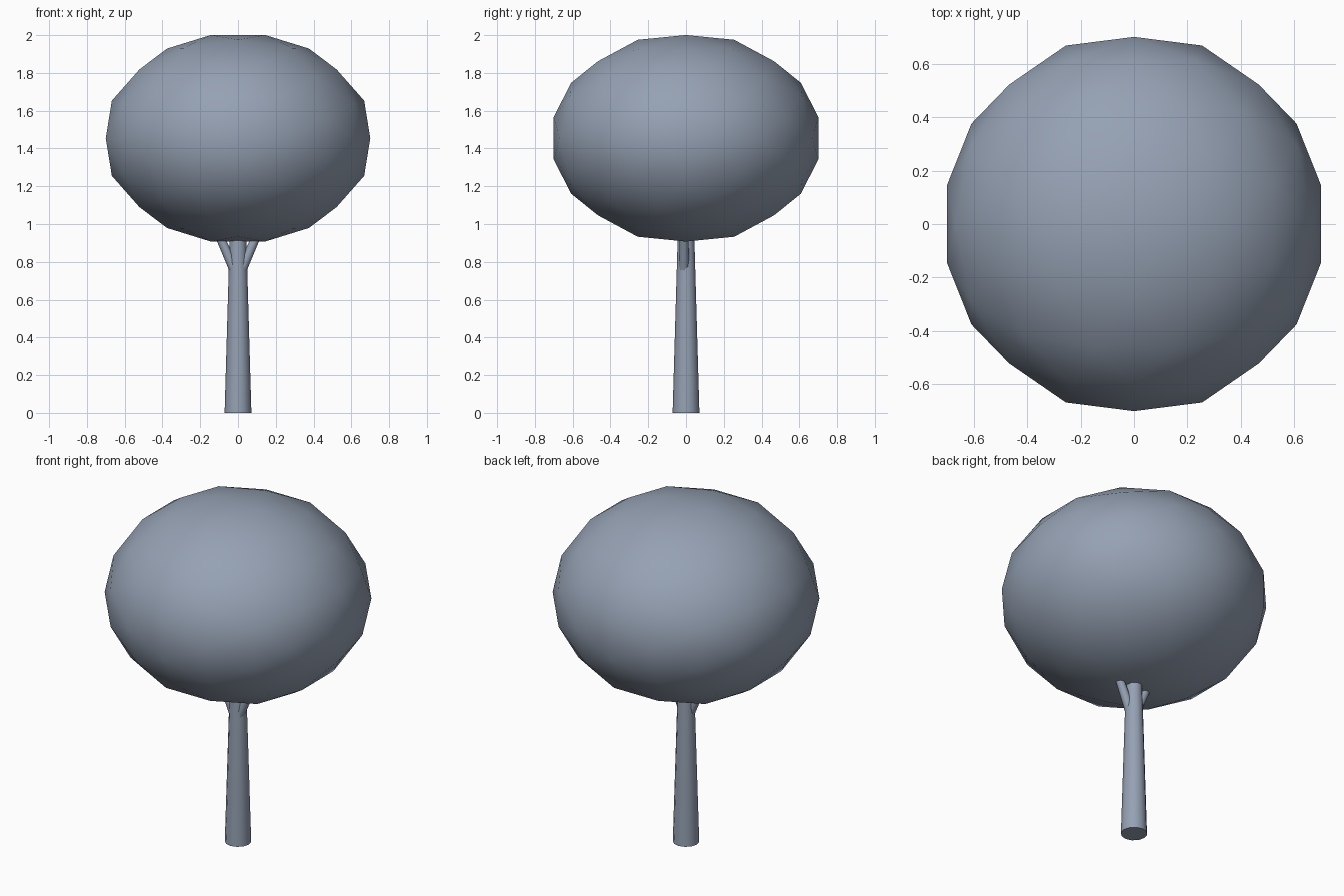
import bpy, bmesh, math
from mathutils import Vector

if "Cube" in bpy.data.objects:
    bpy.data.objects.remove(bpy.data.objects["Cube"])

# Slate grey shared by every part
slate = bpy.data.materials.new("slate")
slate.diffuse_color = (0.30, 0.355, 0.45, 1)
slate.use_nodes = True
slate.node_tree.nodes["Principled BSDF"].inputs["Base Color"].default_value = slate.diffuse_color


def tapered_rod(name, start, end, r1, r2, sides):
    start, end = Vector(start), Vector(end)
    axis = end - start
    bpy.ops.mesh.primitive_cone_add(vertices=sides, radius1=r1, radius2=r2,
                                    depth=axis.length, location=(start + end) / 2)
    ob = bpy.context.object
    ob.name = name
    ob.rotation_euler = axis.to_track_quat('Z', 'Y').to_euler()
    ob.data.materials.append(slate)
    bpy.ops.object.shade_smooth_by_angle(angle=math.radians(50))
    return ob


# Trunk
tapered_rod("trunk", (0, 0, 0), (0, 0, 1.0), 0.071, 0.042, 12)

# Branches forking into the crown
for side, label in ((-1, "left"), (1, "right")):
    tapered_rod(label + "_branch", (side * 0.015, -0.01, 0.75),
                (side * 0.14, -0.01, 1.03), 0.028, 0.02, 8)

# Crown: icosahedron with each edge split in three, pushed out to an ellipsoid
t = (1 + math.sqrt(5)) / 2
bm = bmesh.new()
for a in (-1, 1):
    for b in (-t, t):
        for co in ((a, 0, b), (0, b, a), (b, a, 0)):
            bm.verts.new(co)
bmesh.ops.convex_hull(bm, input=bm.verts[:])
corners = [[v.co.copy() for v in f.verts] for f in bm.faces]
bm.clear()
N = 3
for a, b, c in corners:
    grid = {(i, j): bm.verts.new((a + (b - a) * i / N + (c - a) * j / N).normalized())
            for i in range(N + 1) for j in range(N + 1 - i)}
    for i in range(N):
        for j in range(N - i):
            bm.faces.new((grid[i, j], grid[i + 1, j], grid[i, j + 1]))
            if i + j < N - 1:
                bm.faces.new((grid[i + 1, j], grid[i + 1, j + 1], grid[i, j + 1]))
bmesh.ops.remove_doubles(bm, verts=bm.verts[:], dist=0.001)
bmesh.ops.scale(bm, vec=(0.715, 0.715, 0.558), verts=bm.verts[:])
bmesh.ops.recalc_face_normals(bm, faces=bm.faces[:])
for f in bm.faces:
    f.smooth = True
mesh = bpy.data.meshes.new("crown")
bm.to_mesh(mesh)
bm.free()
mesh.materials.append(slate)
crown = bpy.data.objects.new("crown", mesh)
crown.location.z = 1.454
bpy.context.collection.objects.link(crown)
